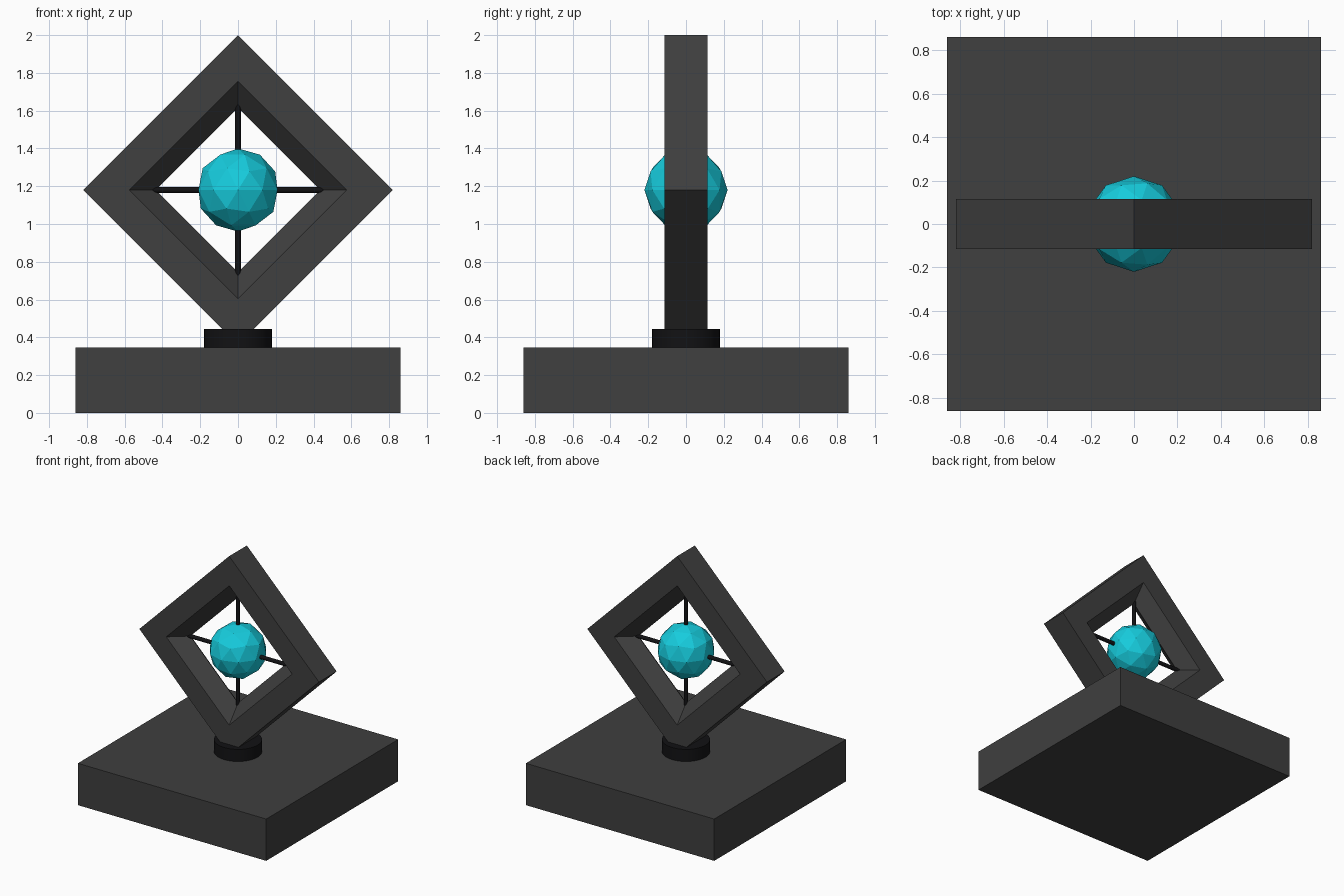
import bpy, bmesh, math

if "Cube" in bpy.data.objects:
    bpy.data.objects.remove(bpy.data.objects["Cube"])

def material(name, rgb):
    m = bpy.data.materials.new(name)
    m.diffuse_color = (*rgb, 1)
    m.use_nodes = True
    m.node_tree.nodes["Principled BSDF"].inputs["Base Color"].default_value = m.diffuse_color
    return m

charcoal = material("charcoal", (0.05, 0.05, 0.05))
black = material("black", (0.006, 0.006, 0.007))
cyan = material("cyan", (0.008, 0.6, 0.72))
CZ = 1.18  # height of the frame centre

def finish(name, mat, smooth=False):
    ob = bpy.context.object
    ob.name = name
    ob.data.materials.append(mat)
    if smooth:
        bpy.ops.object.shade_smooth_by_angle(angle=math.radians(35))
    return ob

def cylinder(name, radius, depth, loc, rot=(0, 0, 0), sides=32):
    bpy.ops.mesh.primitive_cylinder_add(vertices=sides, radius=radius, depth=depth,
                                        location=loc, rotation=rot)
    return finish(name, black, True)

# Square plinth
bpy.ops.mesh.primitive_cube_add(size=1, location=(0, 0, 0.1725))
plinth = finish("plinth", charcoal)
plinth.scale = (1.72, 1.72, 0.345)

# Round collar holding the frame's lower corner
cylinder("collar", 0.18, 0.10, (0, 0, 0.395))

# Diamond frame: five-point section swept round four corners, inner ridge at y = 0
section = [(0.82, -0.115), (0.82, 0.115), (0.575, 0.115), (0.435, 0), (0.575, -0.115)]
bm = bmesh.new()
rings = []
for i in range(4):
    a = i * math.pi / 2
    rings.append([bm.verts.new((r * math.cos(a), y, CZ + r * math.sin(a))) for r, y in section])
for i in range(4):
    p, q = rings[i], rings[(i + 1) % 4]
    for j in range(5):
        k = (j + 1) % 5
        bm.faces.new((p[j], p[k], q[k], q[j]))
bmesh.ops.recalc_face_normals(bm, faces=bm.faces)
mesh = bpy.data.meshes.new("diamond_frame")
bm.to_mesh(mesh)
bm.free()
frame = bpy.data.objects.new("diamond_frame", mesh)
bpy.context.collection.objects.link(frame)
mesh.materials.append(charcoal)

# Crossed support rods
cylinder("vertical_rod", 0.016, 0.91, (0, 0, CZ), sides=16)
cylinder("horizontal_rod", 0.016, 0.91, (0, 0, CZ), (0, math.pi / 2, 0), sides=16)

# Faceted core
bpy.ops.mesh.primitive_ico_sphere_add(subdivisions=2, radius=0.22, location=(0, 0, CZ))
finish("faceted_core", cyan)
